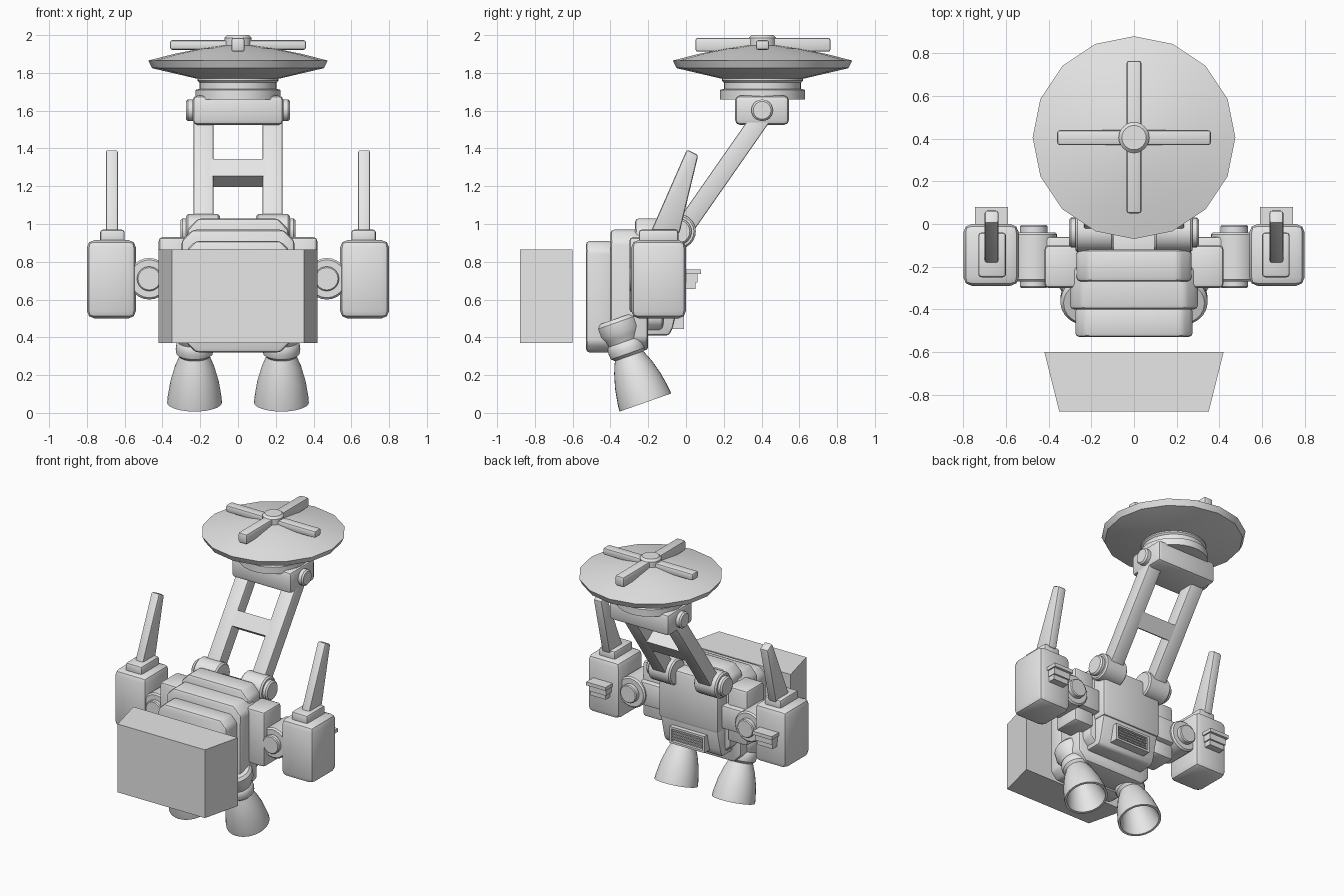
import bpy, bmesh, math
from mathutils import Vector

if "Cube" in bpy.data.objects:
    bpy.data.objects.remove(bpy.data.objects["Cube"])

grey = bpy.data.materials.new("plain_grey")
grey.use_nodes = True
COLOUR = (0.8, 0.8, 0.8, 1)
grey.diffuse_color = COLOUR
grey.node_tree.nodes["Principled BSDF"].inputs["Base Color"].default_value = COLOUR


def finish(name, bm, bevel=0, segments=2, mirror=False):
    """Bevel, shade and link a mesh; optionally mirror it across x = 0."""
    bmesh.ops.recalc_face_normals(bm, faces=bm.faces)
    if bevel:
        bmesh.ops.bevel(bm, geom=bm.edges[:], offset=bevel, offset_type='OFFSET',
                        segments=segments, profile=0.5, affect='EDGES', clamp_overlap=True)
    mesh = bpy.data.meshes.new(name)
    bm.to_mesh(mesh)
    bm.free()
    mesh.materials.append(grey)
    ob = bpy.data.objects.new(name, mesh)
    bpy.context.collection.objects.link(ob)
    bpy.ops.object.select_all(action='DESELECT')
    ob.select_set(True)
    bpy.context.view_layer.objects.active = ob
    bpy.ops.object.shade_smooth_by_angle(angle=math.radians(35))
    if mirror:
        ob.modifiers.new("mirror", 'MIRROR')
    return ob


def prism(name, pts, axis, lo, hi, **kw):
    """Extrude a 2D outline along an axis; the outline uses the other two axes in order."""
    bm = bmesh.new()
    rings = []
    for depth in (lo, hi):
        ring = []
        for p in pts:
            co = list(p)
            co.insert("xyz".index(axis), depth)
            ring.append(bm.verts.new(co))
        rings.append(ring)
        bm.faces.new(ring)
    a, b = rings
    for i in range(len(pts)):
        j = (i + 1) % len(pts)
        bm.faces.new((a[i], a[j], b[j], b[i]))
    return finish(name, bm, **kw)


def box(name, x, y, z, **kw):
    return prism(name, [(x[0], y[0]), (x[1], y[0]), (x[1], y[1]), (x[0], y[1])], 'z', *z, **kw)


def slab(name, half, y, z, cut, **kw):
    """Upright plate with its four corners cut off."""
    z0, z1 = z
    side = [(half - cut, z0), (half, z0 + cut), (half, z1 - cut), (half - cut, z1)]
    return prism(name, side + [(-x, h) for x, h in reversed(side)], 'y', *y, **kw)


def lathe(name, profile, origin, direction, n=24, **kw):
    """Turn a (radius, distance) profile around a direction; zero radius closes it."""
    bm = bmesh.new()
    rot = Vector(direction).to_track_quat('Z', 'Y')
    rings = []
    for r, d in profile:
        count = n if r else 1
        rings.append([bm.verts.new(Vector(origin) + rot @ Vector(
            (r * math.cos(math.tau * i / n), r * math.sin(math.tau * i / n), d)))
            for i in range(count)])
    for a, b in zip(rings, rings[1:]):
        for i in range(n):
            j = (i + 1) % n
            quad = [a[i % len(a)], a[j % len(a)], b[j % len(b)], b[i % len(b)]]
            bm.faces.new(list(dict.fromkeys(quad)))
    return finish(name, bm, **kw)


def drum(name, origin, direction, r, length, edge=0.01, **kw):
    return lathe(name, [(0, 0), (r - edge, 0), (r, edge), (r, length - edge),
                        (r - edge, length), (0, length)], origin, direction, **kw)


# Detached front block
prism("front_block", [(-.35, -.88), (.35, -.88), (.42, -.6), (-.42, -.6)], 'z', .37, .865)

# Layered body
slab("front_slab", .275, (-.53, -.39), (.32, .91), .05, bevel=.02)
slab("middle_slab", .30, (-.40, -.20), (.33, .97), .06, bevel=.02)
slab("rear_slab", .27, (-.27, -.12), (.42, 1.03), .06, bevel=.02)
box("back_panel", (-.24, .24), (-.2, -.02), (.6, .98), bevel=.025)
prism("lower_back", [(-.26, .41), (-.09, .41), (-.07, .45), (-.03, .62), (-.2, .66)],
      'x', -.23, .23, bevel=.015)

# Rear vent with slats
box("vent_back", (-.13, .13), (-.1, -.03), (.45, .56))
for z in (.445, .55):
    box("vent_rail", (-.14, .14), (-.1, -.01), (z, z + .015))
box("vent_side", (.125, .14), (-.1, -.01), (.45, .56), mirror=True)
for i in range(4):
    z = .472 + i * .02
    box("vent_slat", (-.125, .125), (-.05, -.018), (z, z + .009))

# Side blocks and shoulder joints
box("side_block", (.26, .42), (-.30, -.10), (.53, .93), bevel=.02, mirror=True)
box("shoulder_link", (.24, .46), (-.22, -.06), (.63, .8), bevel=.015, mirror=True)
drum("shoulder_disc", (.47, -.04, .71), (0, -1, 0), .11, .23, mirror=True)
drum("shoulder_pin", (.47, -.005, .71), (0, -1, 0), .065, .295, edge=.006, mirror=True)

# Side pods with aerials and rear brackets
box("side_pod", (.54, .80), (-.29, 0), (.5, .915), bevel=.04, mirror=True)
box("pod_cap", (.60, .73), (-.25, -.04), (.89, .97), bevel=.015, mirror=True)
prism("pod_aerial", [(-.19, .95), (-.035, .95), (.065, 1.365), (.005, 1.395)],
      'x', .635, .70, bevel=.012, mirror=True)
box("bracket_base", (.61, .73), (-.02, .05), (.655, .74), mirror=True)
box("bracket_lip", (.59, .745), (-.02, .08), (.735, .76), mirror=True)
box("bracket_step", (.60, .735), (-.02, .062), (.69, .74), mirror=True)

# Tilted thrusters with hollow bells
lathe("thruster", [(0, .2), (.065, .2), (.10, .12), (.13, 0), (.145, 0), (.143, .03),
                   (.128, .12), (.105, .2), (.08, .26), (.096, .275), (.1, .30),
                   (.096, .33), (.088, .34), (.1, .37), (.115, .40), (.115, .45),
                   (.1, .47), (0, .47)],
      (.23, -.215, .055), (0, -.33, .94), n=32, mirror=True)

# Boom hinges
drum("boom_hinge", (.095, -.04, .96), (1, 0, 0), .092, .18, mirror=True)
drum("hinge_cap", (.26, -.04, .96), (1, 0, 0), .07, .045, mirror=True)

# Boom arms and crossbar, laid out along the tilted boom line
base, along, across = Vector((-.03, .95)), Vector((.572, .82)), Vector((.82, -.572))


def boom(start, end, half):
    return [base + along * d + across * w
            for d, w in ((start, -half), (end, -half), (end, half), (start, half))]


prism("boom_arm", boom(0, .78, .05), 'x', .13, .235, bevel=.008, mirror=True)
prism("boom_crossbar", boom(.335, .445, .05), 'x', -.15, .15)

# Head mount
box("head_mount", (-.24, .24), (.26, .545), (1.525, 1.68), bevel=.025)
drum("mount_pin", (.22, .403, 1.602), (1, 0, 0), .057, .055, mirror=True)

# Dish and its stand
hub = (0, .405, 0)
lathe("dish_stand", [(0, 1.66), (.225, 1.66), (.225, 1.71), (.205, 1.715), (.205, 1.75),
                     (.215, 1.76), (.215, 1.79), (0, 1.79)], hub, (0, 0, 1), n=32)
lathe("dish", [(0, 1.77), (.22, 1.77), (.455, 1.825), (.475, 1.865), (.34, 1.9),
               (.2, 1.928), (.08, 1.945), (0, 1.948)], hub, (0, 0, 1), n=16)

# Cross on top of the dish
box("cross_bar_long", (-.035, .035), (.05, .765), (1.912, 1.985), bevel=.012)
box("cross_bar_wide", (-.36, .36), (.37, .44), (1.922, 1.973), bevel=.012)
drum("cross_hub", (0, .405, 1.92), (0, 0, 1), .072, .08, edge=.015)
